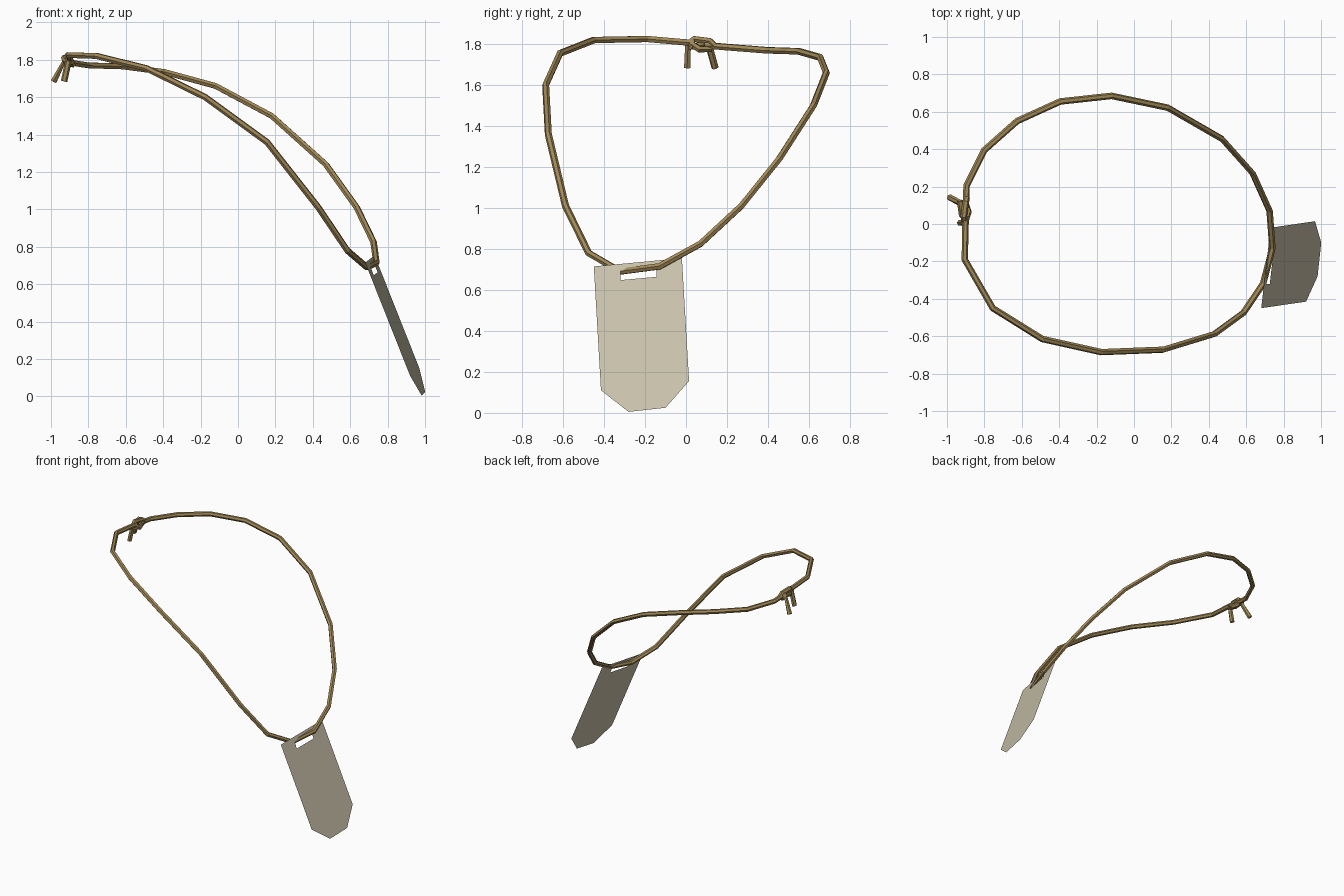
import bpy, bmesh
from mathutils import Vector

if "Cube" in bpy.data.objects:
    bpy.data.objects.remove(bpy.data.objects["Cube"])


def material(name, rgb):
    m = bpy.data.materials.new(name)
    m.diffuse_color = (*rgb, 1)
    m.use_nodes = True
    m.node_tree.nodes["Principled BSDF"].inputs["Base Color"].default_value = m.diffuse_color
    return m


CORD = material("tan cord", (0.36, 0.25, 0.095))
PLATE = material("pale stone", (0.58, 0.53, 0.40))


def cord(name, points, radius=0.0175):
    """Six-sided flat-faced tube along a polyline."""
    cu = bpy.data.curves.new(name, 'CURVE')
    cu.dimensions = '3D'
    cu.bevel_depth = radius
    cu.bevel_resolution = 1
    cu.use_fill_caps = True
    sp = cu.splines.new('POLY')
    sp.points.add(len(points) - 1)
    for p, co in zip(sp.points, points):
        p.co = (*co, 1)
    sp.use_smooth = False
    cu.materials.append(CORD)
    ob = bpy.data.objects.new(name, cu)
    bpy.context.collection.objects.link(ob)
    bpy.ops.object.select_all(action='DESELECT')
    ob.select_set(True)
    bpy.context.view_layer.objects.active = ob
    bpy.ops.object.convert(target='MESH')


# Neck loop, from the knot round the front, through the tag and back
cord("neck_cord", [
    (-0.90, 0.04, 1.805), (-0.905, -0.19, 1.825), (-0.755, -0.45, 1.82),
    (-0.49, -0.615, 1.755), (-0.175, -0.685, 1.60), (0.155, -0.672, 1.36),
    (0.43, -0.588, 1.01), (0.585, -0.475, 0.78), (0.69, -0.32, 0.69),
    (0.74, -0.13, 0.715), (0.725, 0.07, 0.825), (0.635, 0.27, 1.01),
    (0.47, 0.455, 1.24), (0.18, 0.622, 1.50), (-0.12, 0.685, 1.66),
    (-0.395, 0.655, 1.735), (-0.625, 0.55, 1.765), (-0.80, 0.395, 1.77),
    (-0.895, 0.205, 1.785), (-0.90, 0.09, 1.795)])

# Knot: each end wraps over the other and hangs down as a tail
cord("knot_end_front", [
    (-0.90, 0.02, 1.805), (-0.885, 0.065, 1.775), (-0.90, 0.115, 1.775),
    (-0.925, 0.11, 1.80), (-0.985, 0.142, 1.685)])
cord("knot_end_back", [
    (-0.895, 0.14, 1.79), (-0.90, 0.115, 1.815), (-0.91, 0.04, 1.825),
    (-0.905, 0.01, 1.80), (-0.93, 0.006, 1.685)])
cord("knot_wrap", [
    (-0.89, 0.02, 1.79), (-0.92, 0.05, 1.79), (-0.93, 0.125, 1.81)])

# Hanging tag: a thin tilted sheet with clipped lower corners and a slot
outline = [(-0.45, 0.715), (-0.02, 0.755), (0.015, 0.155),
           (-0.10, 0.025), (-0.28, 0.005), (-0.415, 0.11)]
slot = [(-0.32, 0.694), (-0.145, 0.71), (-0.145, 0.664), (-0.32, 0.648)]
bm = bmesh.new()
v = [bm.verts.new(Vector((1.026 + 0.152 * y - 0.388 * z, y, z)))
     for y, z in outline + slot]
for ids in ((0, 6, 7, 1), (1, 7, 8, 2), (0, 5, 9, 6), (9, 5, 4, 3, 2, 8)):
    bm.faces.new([v[i] for i in ids])
bmesh.ops.recalc_face_normals(bm, faces=bm.faces)
bm.normal_update()
if sum(f.normal.x for f in bm.faces) < 0:
    bmesh.ops.reverse_faces(bm, faces=bm.faces)
me = bpy.data.meshes.new("tag")
bm.to_mesh(me)
bm.free()
me.materials.append(PLATE)
bpy.context.collection.objects.link(bpy.data.objects.new("tag", me))
